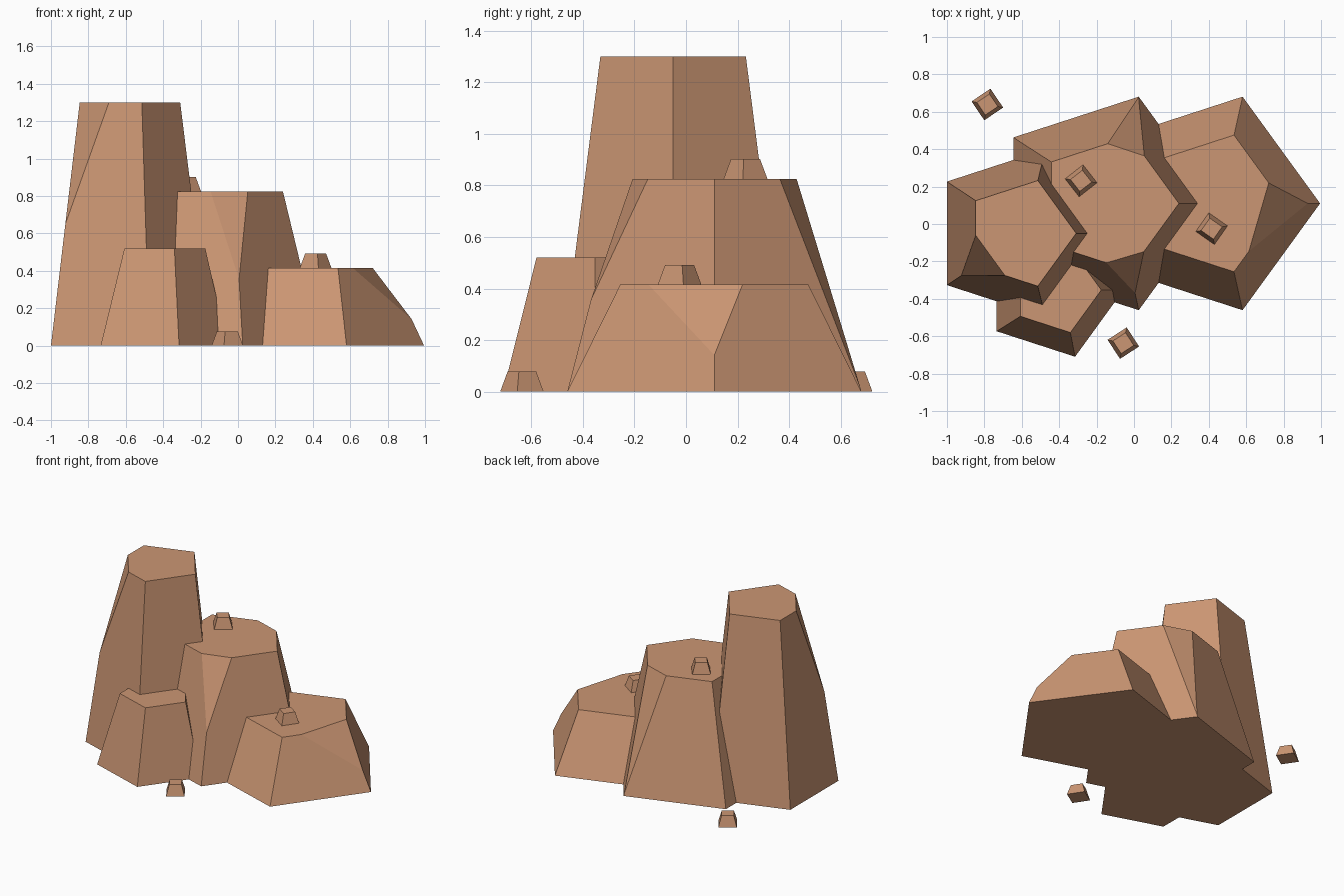
import bpy, bmesh, math
from mathutils import Vector

if "Cube" in bpy.data.objects:
    bpy.data.objects.remove(bpy.data.objects["Cube"])

stone = bpy.data.materials.new("warm_sandstone")
stone.diffuse_color = (0.60, 0.305, 0.172, 1.0)
stone.use_nodes = True
stone.node_tree.nodes["Principled BSDF"].inputs["Base Color"].default_value = stone.diffuse_color


def ring(n, cx, cy, r, z, rot=0.0):
    """Regular polygon of n points, first corner facing +x."""
    return [Vector((cx + r * math.cos(rot + math.tau * k / n),
                    cy + r * math.sin(rot + math.tau * k / n), z)) for k in range(n)]


def rock(name, base, top, cuts=None):
    """Tapered block; cuts = {corner: (share of previous edge, share of next edge, apex height share)}."""
    cuts = cuts or {}
    n = len(top)
    pts = list(base)
    for k in range(n):
        if k in cuts:
            a, b, h = cuts[k]
            pts += [top[k].lerp(top[k - 1], a), top[k].lerp(top[(k + 1) % n], b),
                    base[k].lerp(top[k], h)]
        else:
            pts.append(top[k])
    bm = bmesh.new()
    for p in pts:
        bm.verts.new(p)
    bmesh.ops.convex_hull(bm, input=bm.verts[:])
    bmesh.ops.dissolve_limit(bm, angle_limit=math.radians(0.5),
                             verts=bm.verts[:], edges=bm.edges[:])
    bmesh.ops.recalc_face_normals(bm, faces=bm.faces[:])
    me = bpy.data.meshes.new(name)
    bm.to_mesh(me)
    bm.free()
    me.materials.append(stone)
    ob = bpy.data.objects.new(name, me)
    bpy.context.collection.objects.link(ob)


# Large five-sided rocks: name, y, base x and radius, top x and radius, height, chipped corners
rocks = [
    ("tall_rock", -0.05, -0.619, 0.471, -0.606, 0.297, 1.30, {3: (0.47, 0.47, 0.50)}),
    ("middle_rock", 0.11, -0.16, 0.60, -0.137, 0.377, 0.825,
     {1: (0.29, 0.285, 0.02), 4: (0.30, 0.28, 0.43)}),
    ("right_rock", 0.11, 0.395, 0.60, 0.416, 0.384, 0.415, {0: (0.70, 0.30, 0.34)}),
    ("front_rock", -0.353, -0.431, 0.375, -0.414, 0.239, 0.52, None),
]
for name, y, bx, br, tx, tr, h, cuts in rocks:
    rock(name, ring(5, bx, y, br, 0), ring(5, tx, y, tr, h), cuts)

# Small four-sided pebbles: position and turn in degrees
pebbles = [
    ("front_pebble", -0.057, -0.637, 0, -12),
    ("back_pebble", -0.784, 0.639, 0, -11),
    ("middle_pebble", -0.283, 0.231, 0.825, -7),
    ("right_pebble", 0.415, -0.025, 0.415, 10),
]
for name, x, y, z, deg in pebbles:
    rot = math.radians(deg)
    rock(name, ring(4, x, y, 0.086, z, rot), ring(4, x, y, 0.057, z + 0.077, rot))
